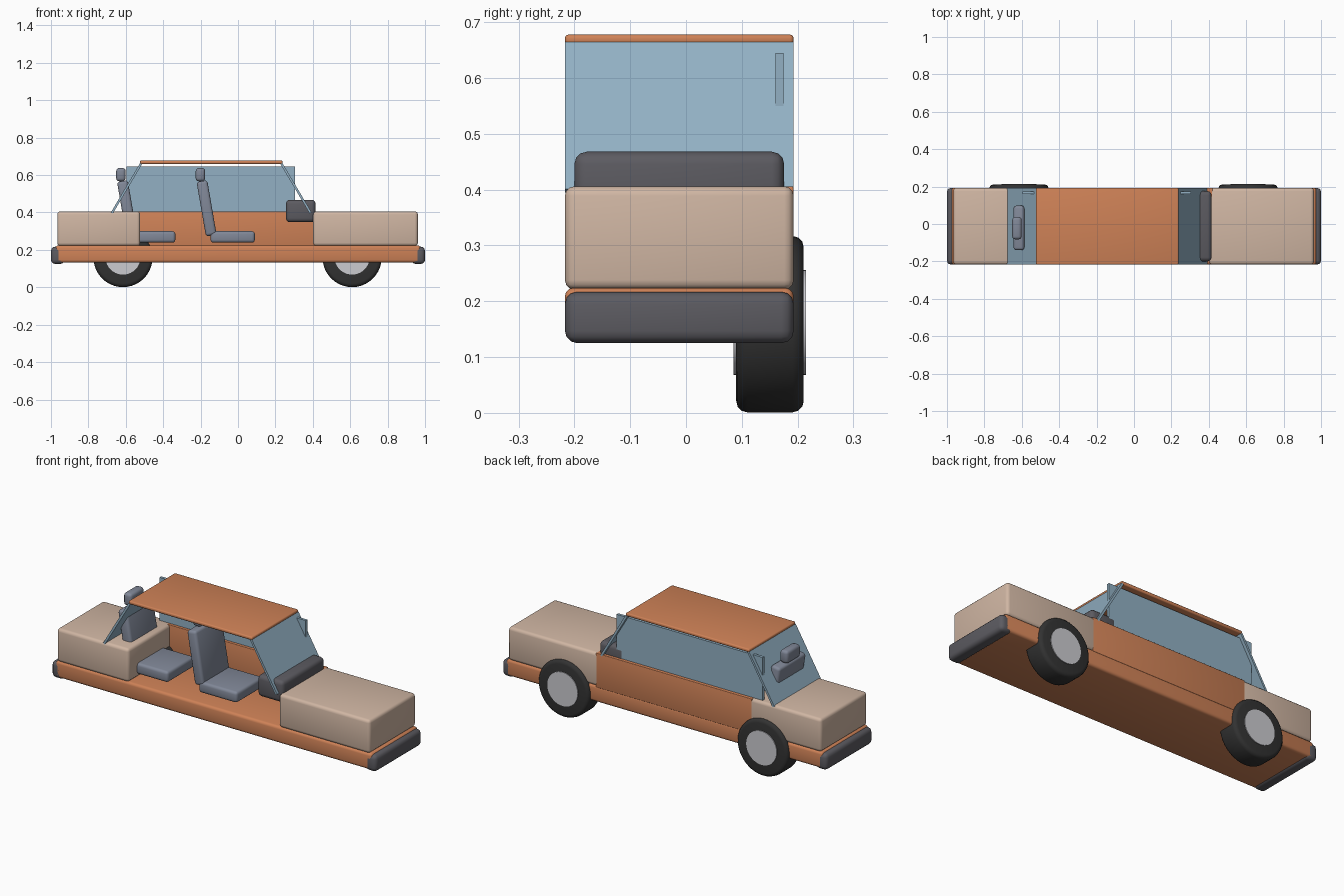
import bpy, bmesh, math
from mathutils import Matrix, Vector

if "Cube" in bpy.data.objects:
    bpy.data.objects.remove(bpy.data.objects["Cube"])


def material(name, rgb):
    m = bpy.data.materials.new(name)
    lin = [((c / 255 + 0.055) / 1.055) ** 2.4 for c in rgb]
    m.diffuse_color = (*lin, 1)
    m.use_nodes = True
    m.node_tree.nodes["Principled BSDF"].inputs["Base Color"].default_value = m.diffuse_color
    return m


ORANGE = material("orange paint", (207, 130, 87))
BEIGE = material("beige paint", (208, 182, 163))
GLASS = material("blue glass", (146, 176, 195))
SEAT = material("seat grey blue", (129, 136, 152))
DARK = material("dark trim", (92, 91, 97))
RUBBER = material("black rubber", (50, 50, 50))
HUB = material("light hub", (203, 203, 208))

Y0, Y1 = -0.217, 0.193      # near and far side of the body


def finish(name, bm, mat, bevel=0.0, segments=3):
    me = bpy.data.meshes.new(name)
    bm.to_mesh(me)
    bm.free()
    me.materials.append(mat)
    ob = bpy.data.objects.new(name, me)
    bpy.context.collection.objects.link(ob)
    bpy.context.view_layer.objects.active = ob
    ob.select_set(True)
    if bevel:
        mod = ob.modifiers.new("bevel", "BEVEL")
        mod.width, mod.segments = bevel, segments
        mod.limit_method = "ANGLE"
        bpy.ops.object.modifier_apply(modifier=mod.name)
    bpy.ops.object.shade_smooth_by_angle(angle=math.radians(35))
    ob.select_set(False)
    return ob


def box(name, x, y, z, mat, bevel=0.0):
    bm = bmesh.new()
    bmesh.ops.create_cube(bm, size=1)
    for v in bm.verts:
        v.co = [lo + (c + 0.5) * (hi - lo) for c, (lo, hi) in zip(v.co, (x, y, z))]
    return finish(name, bm, mat, bevel)


def slab(name, low, high, y, thick, mat, bevel=0.0):
    """Slanted board between two (x, z) points."""
    a, b = Vector((low[0], 0, low[1])), Vector((high[0], 0, high[1]))
    up = (b - a).normalized()
    side = Vector((up.z, 0, -up.x)) * thick / 2
    bm = bmesh.new()
    ring = []
    for yy in y:
        ring.append([bm.verts.new(p + Vector((0, yy, 0)))
                     for p in (a - side, a + side, b + side, b - side)])
        bm.faces.new(ring[-1])
    for i in range(4):
        j = (i + 1) % 4
        bm.faces.new((ring[0][i], ring[0][j], ring[1][j], ring[1][i]))
    bmesh.ops.recalc_face_normals(bm, faces=bm.faces)
    return finish(name, bm, mat, bevel)


def disc(name, x, z, r, y, mat, bevel=0.0):
    bm = bmesh.new()
    rot = Matrix.Translation((x, sum(y) / 2, z)) @ Matrix.Rotation(math.pi / 2, 4, "X")
    bmesh.ops.create_cone(bm, cap_ends=True, segments=40, radius1=r, radius2=r,
                          depth=y[1] - y[0], matrix=rot)
    return finish(name, bm, mat, bevel, 3)


# Body
box("floor_sill", (-0.975, 0.975), (Y0, Y1), (0.132, 0.224), ORANGE, 0.015)
box("hood", (0.402, 0.962), (Y0, Y1), (0.221, 0.406), BEIGE, 0.017)
box("trunk", (-0.966, -0.523), (Y0, Y1), (0.221, 0.406), BEIGE, 0.017)
box("door_panel", (-0.54, 0.42), (0.145, Y1 - 0.0005), (0.215, 0.406), ORANGE, 0.003)
box("roof", (-0.524, 0.238), (Y0, Y1), (0.659, 0.678), ORANGE, 0.007)

# Bumpers
for name, s in (("front_bumper", 1), ("rear_bumper", -1)):
    box(name, sorted((s * 0.928, s * 1.0)), (Y0, Y1), (0.125, 0.217), DARK, 0.022)

# Glass
slab("windshield", (0.388, 0.398), (0.232, 0.662), (Y0, Y1), 0.012, GLASS)
slab("rear_window", (-0.674, 0.398), (-0.518, 0.662), (Y0, Y1), 0.012, GLASS)
box("side_window", (-0.595, 0.305), (0.16, 0.175), (0.395, 0.645), GLASS)

# Interior
box("dashboard", (0.256, 0.415), (-0.2, 0.176), (0.348, 0.468), DARK, 0.022)
for name, dx in (("front_seat", 0.0), ("rear_seat", -0.425)):
    box(name + "_cushion", (dx - 0.147, dx + 0.09), (-0.14, 0.098), (0.239, 0.3), SEAT, 0.015)
    slab(name + "_back", (dx - 0.143, 0.277), (dx - 0.193, 0.568), (-0.14, 0.098), 0.058, SEAT, 0.015)
    box(name + "_headrest", (dx - 0.226, dx - 0.176), (-0.082, 0.038), (0.567, 0.638), SEAT, 0.016)

# Wheels on the far side
for name, x in (("front_wheel", 0.61), ("rear_wheel", -0.615)):
    disc(name + "_tyre", x, 0.159, 0.158, (0.09, 0.211), RUBBER, 0.02)
    disc(name + "_hub", x, 0.162, 0.094, (0.085, 0.215), HUB)
